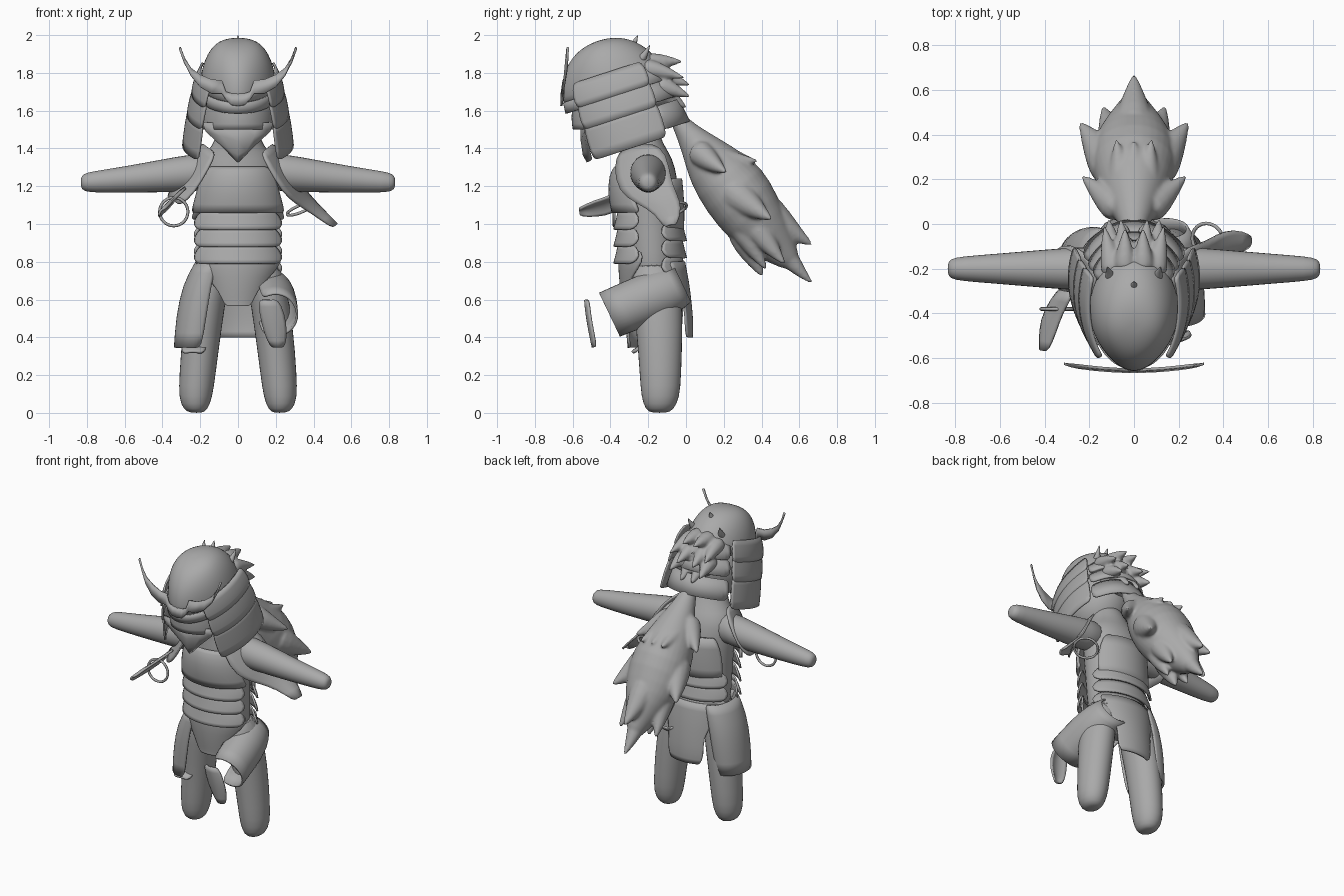
import bpy, math
from mathutils import Vector as V, Matrix

cube = bpy.data.objects.get("Cube")
if cube:
    bpy.data.objects.remove(cube)

grey = bpy.data.materials.new("plain grey")
grey.use_nodes = True
grey.diffuse_color = (0.4, 0.4, 0.4, 1)
grey.node_tree.nodes["Principled BSDF"].inputs["Base Color"].default_value = (0.4, 0.4, 0.4, 1)

X, Y, Z = V((1, 0, 0)), V((0, 1, 0)), V((0, 0, 1))


def skin(name, rows, closed=False, thick=0, subdiv=1, pivot=None, pitch=0):
    """Skin rows of points; closed rows become a capped solid, open ones a plate."""
    n = len(rows[0])
    verts = [V(p) for r in rows for p in r]
    if pivot:
        turn = Matrix.Rotation(pitch, 3, 'X')
        verts = [turn @ (p - V(pivot)) + V(pivot) for p in verts]
    faces = [(i*n + j, i*n + (j+1) % n, (i+1)*n + (j+1) % n, (i+1)*n + j)
             for i in range(len(rows)-1) for j in range(n if closed else n-1)]
    if closed:
        faces += [tuple(range(n))[::-1], tuple(range((len(rows)-1)*n, len(rows)*n))]
    mesh = bpy.data.meshes.new(name)
    mesh.from_pydata(verts, [], faces)
    mesh.materials.append(grey)
    ob = bpy.data.objects.new(name, mesh)
    bpy.context.collection.objects.link(ob)
    bpy.context.view_layer.objects.active = ob
    bpy.ops.object.select_all(action='DESELECT')
    ob.select_set(True)
    bpy.ops.object.mode_set(mode='EDIT')
    bpy.ops.mesh.select_all(action='SELECT')
    bpy.ops.mesh.normals_make_consistent(inside=False)
    bpy.ops.object.mode_set(mode='OBJECT')
    bpy.ops.object.shade_smooth_by_angle(angle=math.radians(50))
    if subdiv:
        ob.modifiers.new("Subdivision", 'SUBSURF').levels = subdiv
    if thick:
        solid = ob.modifiers.new("Thickness", 'SOLIDIFY')
        solid.thickness, solid.offset = thick, 0
    return ob


def arc(c, ru, rv, a0=0, a1=360, n=16, u=X, v=Y):
    full = a1 - a0 == 360
    angles = [math.radians(a0 + (a1-a0)*i/(n if full else n-1)) for i in range(n)]
    return [V(c) + u*ru*math.cos(a) + v*rv*math.sin(a) for a in angles]


def loft(name, rings, **kw):
    return skin(name, [arc((x, y, z), rx, ry) for x, y, z, rx, ry in rings], closed=True, **kw)


def wrap(name, rings, facing, thick=0.012, **kw):
    """Curved plate: each ring is y, z, rx, ry, half angle around a facing direction."""
    return skin(name, [arc((0, y, z), rx, ry, facing-h, facing+h, 13)
                       for y, z, rx, ry, h in rings], thick=thick, **kw)


def ribbon(name, path, across, bulge=0.02, thick=0.012):
    """Bowed strip along x, y, z, half width points."""
    rows = []
    pts = [V(p[:3]) for p in path]
    for i, p in enumerate(path):
        d = pts[min(i+1, len(pts)-1)] - pts[max(i-1, 0)]
        out = d.cross(V(across)).normalized() * bulge
        rows.append([pts[i] + V(across)*p[3]*t + out*(1-t*t) for t in (-1, -.5, 0, .5, 1)])
    return skin(name, rows, thick=thick)


def spike(name, base, tip, r, sag=0.15):
    base, tip = V(base), V(tip)
    d = tip - base
    u = d.cross(X if abs(d.x) < d.length*0.8 else Z).normalized()
    v = d.cross(u).normalized()
    rows = [arc(base + d*t - Z*sag*d.length*t*(1-t), r*s, r*s, n=8, u=u, v=v)
            for t, s in ((0, 1), (.35, .8), (.7, .42), (1, .06))]
    return skin(name, rows, closed=True)


def fuse(body, locks):
    """Melt the locks of hair into their body as one smooth surface."""
    bpy.ops.object.select_all(action='DESELECT')
    for ob in [body] + locks:
        ob.select_set(True)
    bpy.context.view_layer.objects.active = body
    bpy.ops.object.join()
    melt = body.modifiers.new("Melt", 'REMESH')
    melt.mode, melt.voxel_size, melt.use_smooth_shade = 'VOXEL', 0.009, True
    soft = body.modifiers.new("Soften", 'SMOOTH')
    soft.factor, soft.iterations = 0.5, 8


# Body, neck and limbs
loft("torso", [(0, -.17, .62, .13, .11), (0, -.17, .7, .19, .14), (0, -.18, .85, .2, .15),
               (0, -.19, 1.05, .2, .16), (0, -.2, 1.25, .22, .16), (0, -.21, 1.35, .2, .14),
               (0, -.23, 1.41, .14, .12), (0, -.26, 1.5, .1, .11), (0, -.28, 1.56, .1, .1)])
loft("head", [(0, -.36, 1.42, .04, .06), (0, -.36, 1.44, .12, .13), (0, -.35, 1.52, .18, .19),
              (0, -.35, 1.62, .2, .23), (0, -.37, 1.75, .18, .22), (0, -.38, 1.84, .09, .12)])
for s, side in ((1, "left"), (-1, "right")):
    loft(side + "_leg", [(s*.22, -.14, 0, .03, .04), (s*.225, -.14, .015, .065, .075),
                         (s*.225, -.135, .08, .091, .104), (s*.215, -.135, .2, .098, .112),
                         (s*.19, -.14, .45, .105, .125), (s*.15, -.16, .7, .105, .14),
                         (s*.13, -.17, .8, .08, .1)])
    rows = [arc((s*x, -.2, z), r, r*1.02, n=14, u=Y, v=Z) for x, z, r in
            ((.12, 1.28, .1), (.25, 1.27, .1), (.4, 1.255, .088), (.6, 1.235, .07),
             (.78, 1.222, .056), (.82, 1.22, .045), (.833, 1.22, .022))]
    skin(side + "_arm", rows, closed=True)

# Helmet dome, tilted forward and narrowing to the front
piv, tilt = (0, -.37, 1.68), math.radians(18)
dome = [arc((0, -.37, 1.68 + .305*math.sin(a)), .208*math.cos(a)**.62, .29*math.cos(a)**.88, n=24)
        for a in [math.radians(d) for d in (0, 15, 30, 45, 60, 72, 82, 88)]]
for p in [p for row in dome for p in row]:
    p.x *= 1 - .3*max(0, (-.37 - p.y)/.29)**2
skin("helmet_dome", dome, closed=True, pivot=piv, pitch=tilt)
wrap("helmet_brim", [(-.37, 1.73, .19, .275, 65), (-.37, 1.67, .2, .28, 65)], -90,
     pivot=piv, pitch=tilt)
wrap("brow_band", [(-.36, 1.64, .2, .235, 75), (-.36, 1.56, .2, .245, 75),
                   (-.36, 1.5, .195, .235, 75)], -90)

# Face mask with a pointed chin
skin("face_mask", [[(x*w, y - .02*(1-abs(x)), z + (abs(x)-1)*dz) for x in (-1, -.5, 0, .5, 1)]
                   for w, y, z, dz in ((.19, -.53, 1.54, .01), (.17, -.53, 1.49, .05),
                                       (.08, -.52, 1.41, .04), (.01, -.5, 1.34, .01))],
     thick=.015, subdiv=0)

# Neck guard: three lapped rows on each side and at the back
for i, (top, low) in enumerate(((1.81, 1.68), (1.71, 1.56), (1.59, 1.39))):
    r0, r1 = .2 + .03*i, .242 + .024*i
    for side, facing in (("left", -10), ("right", 190)):
        wrap(f"{side}_neck_guard_{i+1}",
             [(-.33, top, r0, .335 + .01*i, 35), (-.33, (top+low)/2, r1 - .01, .365, 35),
              (-.33, low, r1, .37, 34)], facing, pivot=piv, pitch=tilt)
    wrap(f"back_neck_guard_{i+1}",
         [(-.35, top - .03, r0 - .02, .25 + .018*i, 60),
          (-.35, low + .02*i, r1 - .025, .29 + .008*i, 60)], 90, pivot=piv, pitch=tilt)

# Crest plate with two upswept horns
half = [(0, 1.625, 1.69), (.035, 1.63, 1.69), (.065, 1.66, 1.7), (.085, 1.69, 1.76),
        (.14, 1.69, 1.765), (.2, 1.725, 1.79), (.25, 1.785, 1.825), (.285, 1.86, 1.875),
        (.308, 1.93, 1.935)]
pts = [(-x, a, b) for x, a, b in half[:0:-1]] + half
skin("crest_horns", [[(x, -.66 + .3*x*x, a), (x, -.65 + .3*x*x, b)] for x, a, b in pts],
     thick=.012, subdiv=0)

# Small helmet horns and the tuft behind
spike("top_horn", (0, -.29, 1.93), (0, -.255, 2.0), .025)
locks = []
for s in (1, -1):
    spike("helmet_horn", (s*.1, -.25, 1.86), (s*.12, -.19, 1.95), .03, .4)
    for x, y, z, tx, ty, tz in ((.04, -.22, 1.85, .04, -.01, 1.86), (.09, -.24, 1.83, .135, 0, 1.77),
                                (.04, -.18, 1.8, .06, .03, 1.73), (.09, -.16, 1.74, .115, .03, 1.67),
                                (.04, -.14, 1.7, .04, .01, 1.61)):
        locks.append(spike("tuft_lock", (s*x, y, z), (s*tx, ty, tz), .065, -.1))
tuft = loft("tuft", [(0, -.16, 1.6, .07, .06), (0, -.15, 1.68, .13, .1),
                     (0, -.17, 1.78, .13, .1), (0, -.2, 1.86, .1, .08)])
fuse(tuft, locks)

# Ponytail, swept down and back
side_up = V((0, .78, .62)).normalized()
tail = ((-.1, 1.64, .03, .03), (-.03, 1.53, .05, .045), (.05, 1.43, .09, .09),
        (.14, 1.31, .15, .155), (.26, 1.18, .2, .195), (.35, 1.04, .19, .175),
        (.43, .94, .14, .145), (.51, .85, .08, .09), (.58, .77, .035, .04))
ponytail = skin("ponytail", [arc((0, y, z), a, b, u=X, v=side_up) for y, z, a, b in tail],
                closed=True)
locks = [spike("ponytail_tip", (0, y, z), (0, ty, tz), r, .2) for y, z, ty, tz, r in
         ((.46, .93, .675, .68, .08), (.28, 1.0, .41, .715, .1),
          (.4, 1.1, .675, .885, .11), (.14, 1.38, .38, 1.335, .08))]
for s in (1, -1):
    for x, y, z, tx, ty, tz, r in ((.05, .05, 1.4, .24, .22, 1.27, .09),
                                   (.08, .22, 1.2, .245, .46, 1.02, .12),
                                   (.05, .12, 1.36, .08, .39, 1.335, .08),
                                   (.07, .32, 1.06, .14, .53, .78, .1),
                                   (.06, .27, 1.04, .08, .43, .75, .09)):
        locks.append(spike("ponytail_lock", (s*x, y, z), (s*tx, ty, tz), r, .15))
fuse(ponytail, locks)

# Chest and back plates, lapped waist rows
wrap("chest_plate", [(-.2, 1.3, .2, .17, 48), (-.2, 1.26, .22, .2, 60),
                     (-.2, 1.15, .24, .205, 64), (-.19, 1.06, .25, .195, 76)], -90, thick=.02)
wrap("back_plate", [(-.2, 1.24, .22, .17, 50), (-.2, 1.1, .225, .185, 62),
                    (-.19, .96, .225, .17, 62)], 90, thick=.02)
for i, z in enumerate((1.06, .97, .88)):
    for name, facing, drop in (("front", -90, 0), ("back", 90, .06)):
        wrap(f"{name}_waist_row_{i+1}",
             [(-.19, z - drop + .01, .215, .165, 62), (-.19, z - drop - .05, .25, .18, 74),
              (-.19, z - drop - .09, .25, .19, 60)], facing)

# Front apron and rear flap
wrap("front_apron", [(-.18, .86, .225, .165, 70), (-.18, .8, .245, .175, 75),
                     (-.18, .72, .21, .17, 50), (-.18, .64, .18, .16, 32),
                     (-.18, .58, .16, .15, 28), (-.18, .565, .15, .15, 20)], -90)
wrap("rear_flap", [(-.17, .8, .23, .16, 62), (-.17, .7, .24, .18, 50), (-.17, .58, .23, .195, 32),
                   (-.16, .46, .23, .195, 36), (-.16, .4, .22, .19, 30)], 90)

# Thigh guards: left one swung forward, right one hanging
up = V((0, -.43, .9)).normalized()
skin("left_thigh_guard", [arc((x, y, z), rx, rv, -130, 130, 14, u=X, v=up) for x, y, z, rx, rv in
                          ((.14, -.02, .68, .1, .1), (.17, -.1, .645, .12, .13),
                           (.19, -.25, .585, .12, .13), (.2, -.405, .52, .115, .125))], thick=.012)
skin("right_thigh_guard", [arc((x, y, z), rx, ry, 80, 290, 14) for x, y, z, rx, ry in
                           ((-.14, -.17, .8, .08, .14), (-.18, -.17, .68, .11, .155),
                            (-.21, -.17, .5, .115, .15), (-.23, -.17, .345, .105, .135))], thick=.012)
ribbon("left_knee_plate", [(.16, -.515, .6, .05), (.18, -.51, .53, .065), (.2, -.49, .42, .06),
                           (.21, -.475, .35, .035)], X, .02)
ribbon("right_knee_plate", [(-.23, -.23, .35, .06), (-.235, -.255, .335, .065),
                            (-.24, -.28, .315, .05)], X, .01)

# Shoulder guards with hanging rings
ribbon("left_shoulder_guard", [(.15, -.26, 1.4, .1), (.2, -.24, 1.34, .15), (.28, -.22, 1.2, .15),
                               (.34, -.15, 1.13, .11), (.42, -.09, 1.07, .075),
                               (.51, -.08, .985, .035)], (.28, .93, .22), .02)
ribbon("right_shoulder_guard", [(-.15, -.26, 1.4, .1), (-.2, -.24, 1.34, .15),
                                (-.28, -.22, 1.2, .15), (-.34, -.24, 1.12, .1)],
       (-.32, .9, .24), -.02)
ribbon("right_shoulder_blade", [(-.3, -.3, 1.16, .06), (-.36, -.39, 1.1, .065),
                                (-.385, -.48, 1.08, .06), (-.4, -.565, 1.06, .03)],
       (.6, -.1, .7), .015)
for name, spot, turn in (("left_ring", (.33, -.07, 1.08), (.25, -.4, 0)),
                         ("right_ring", (-.34, -.38, 1.065), (math.pi/2, 0, 0))):
    bpy.ops.mesh.primitive_torus_add(location=spot, rotation=turn, major_radius=.075,
                                     minor_radius=.008, major_segments=28, minor_segments=8)
    ring = bpy.context.object
    ring.name = name
    ring.data.materials.append(grey)
    bpy.ops.object.shade_smooth()
